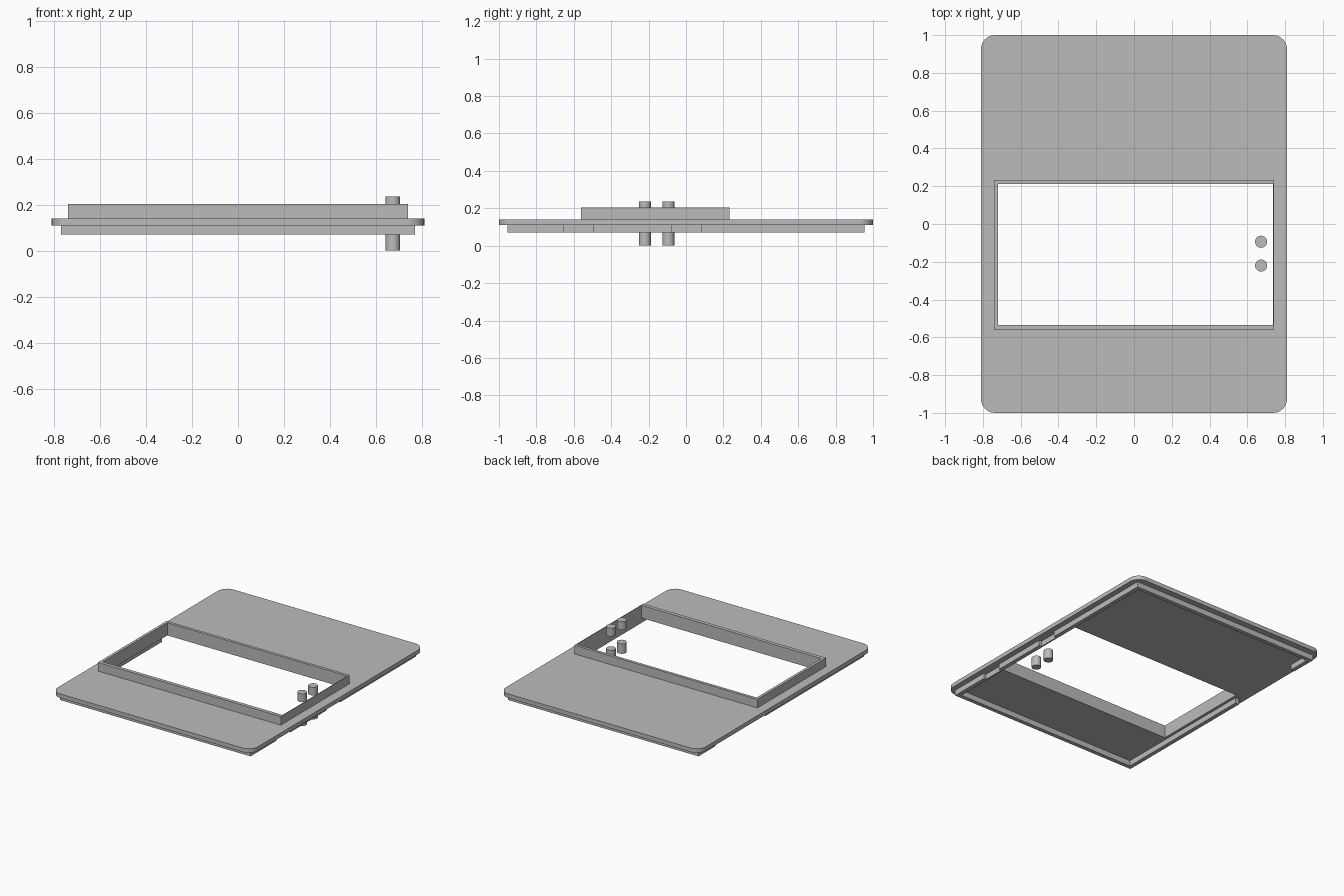
import bpy, bmesh, math

if "Cube" in bpy.data.objects:
    bpy.data.objects.remove(bpy.data.objects["Cube"], do_unlink=True)

grey = bpy.data.materials.new("plain grey")
grey.use_nodes = True
grey.diffuse_color = (0.5, 0.5, 0.5, 1)
grey.node_tree.nodes["Principled BSDF"].inputs["Base Color"].default_value = (0.5, 0.5, 0.5, 1)


def finish(name, bm, smooth=False):
    bmesh.ops.recalc_face_normals(bm, faces=bm.faces)
    mesh = bpy.data.meshes.new(name)
    bm.to_mesh(mesh)
    bm.free()
    mesh.materials.append(grey)
    obj = bpy.data.objects.new(name, mesh)
    bpy.context.collection.objects.link(obj)
    if smooth:
        bpy.ops.object.select_all(action="DESELECT")
        obj.select_set(True)
        bpy.context.view_layer.objects.active = obj
        bpy.ops.object.shade_smooth_by_angle(angle=math.radians(30))
    return obj


def rectangle(x0, x1, y0, y1, radius=0, steps=8):
    """Outline of a rectangle, with rounded corners when a radius is given."""
    if not radius:
        return [(x0, y0), (x1, y0), (x1, y1), (x0, y1)]
    centres = rectangle(x0 + radius, x1 - radius, y0 + radius, y1 - radius)
    points = []
    for corner, (cx, cy) in enumerate(centres):
        for i in range(steps + 1):
            a = math.pi / 2 * (corner + 2 + i / steps)
            points.append((cx + radius * math.cos(a), cy + radius * math.sin(a)))
    return points


def slab(name, outlines, z0, z1, smooth=False):
    """Extrude an outline, with optional inner holes, between two heights."""
    bm = bmesh.new()
    for outline in outlines:
        verts = [bm.verts.new((x, y, z0)) for x, y in outline]
        for i, v in enumerate(verts):
            bm.edges.new((verts[i - 1], v))
    bmesh.ops.triangle_fill(bm, edges=bm.edges[:], use_beauty=True, normal=(0, 0, 1))
    ext = bmesh.ops.extrude_face_region(bm, geom=bm.faces[:], use_keep_orig=True)
    for v in ext["geom"]:
        if isinstance(v, bmesh.types.BMVert):
            v.co.z = z1
    return finish(name, bm, smooth)


def cylinder(name, x, y, radius, z0, z1):
    outline = [(x + radius * math.cos(a), y + radius * math.sin(a))
               for a in (math.tau * i / 32 for i in range(32))]
    slab(name, [outline], z0, z1, smooth=True)


# Rounded cover plate and the raised rim round its window
window = rectangle(-0.72, 0.735, -0.535, 0.212)
slab("cover_plate", [rectangle(-0.81, 0.81, -1, 1, 0.075), window], 0.11, 0.14, smooth=True)
slab("window_rim", [rectangle(-0.74, 0.74, -0.562, 0.233), window], 0.14, 0.203)

# Locating lip under the plate
LOW, HIGH = 0.07, 0.11
OUT_X, IN_X, OUT_Y, IN_Y = 0.77, 0.74, 0.955, 0.925
for name, side in (("front_lip", -1), ("back_lip", 1)):
    y0, y1 = sorted((side * IN_Y, side * OUT_Y))
    slab(name, [rectangle(-OUT_X, OUT_X, y0, y1)], LOW, HIGH)

# Right lip is broken by one long gap
for i, (y0, y1) in enumerate(((-IN_Y, 0.18), (0.76, IN_Y))):
    slab(f"right_lip_{i + 1}", [rectangle(-OUT_X, -IN_X, y0, y1)], LOW, HIGH)

# Left lip is stepped inward at two notches
stops = (-IN_Y, -0.655, -0.495, -0.075, 0.08, IN_Y)
for i, (y0, y1) in enumerate(zip(stops, stops[1:])):
    outer = OUT_X if i % 2 == 0 else 0.75
    slab(f"left_lip_{i + 1}", [rectangle(IN_X, outer, y0, y1)], LOW, HIGH)

# Two pairs of buttons and pins beside the window
for name, y in (("front", -0.22), ("back", -0.094)):
    cylinder(name + "_lower_pin", 0.673, y, 0.032, 0, 0.073)
    cylinder(name + "_upper_button", 0.673, y, 0.032, 0.175, 0.235)
